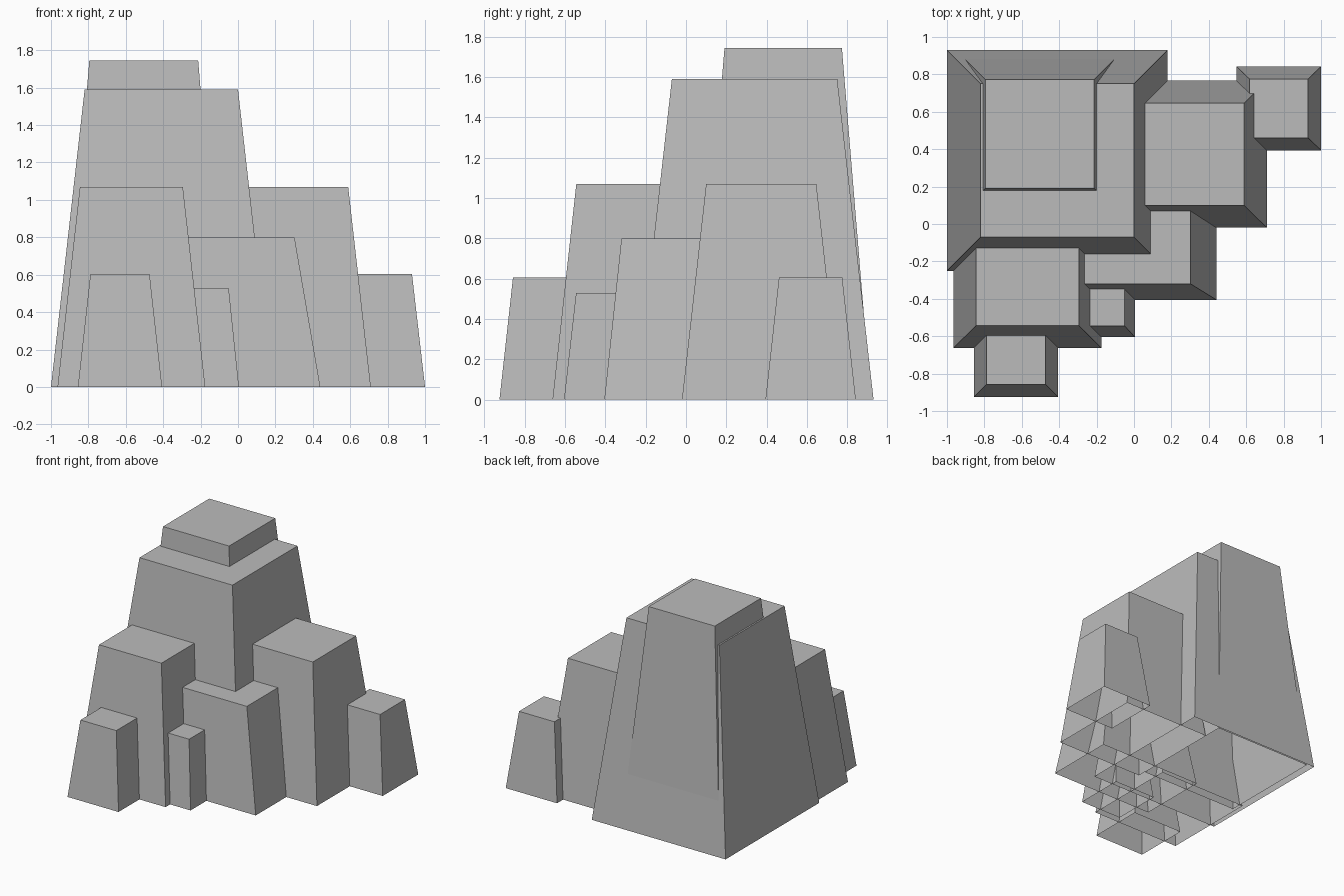
import bpy
import bmesh

if "Cube" in bpy.data.objects:
    bpy.data.objects.remove(bpy.data.objects["Cube"], do_unlink=True)

grey = bpy.data.materials.new("stone_grey")
grey.use_nodes = True
colour = (0.5, 0.5, 0.5, 1.0)
grey.diffuse_color = colour
grey.node_tree.nodes["Principled BSDF"].inputs["Base Color"].default_value = colour


def tapered_block(name, centre, base, top, height):
    """Block open underneath; base and top are half sizes in x and y."""
    bm = bmesh.new()
    bmesh.ops.create_cube(bm, size=2)
    for v in bm.verts:
        half = top if v.co.z > 0 else base
        v.co.x = centre[0] + v.co.x * half[0]
        v.co.y = centre[1] + v.co.y * half[1]
        v.co.z = height if v.co.z > 0 else 0
    bm.normal_update()
    floor = [f for f in bm.faces if f.normal.z < -0.9]
    bmesh.ops.delete(bm, geom=floor, context="FACES")
    mesh = bpy.data.meshes.new(name)
    bm.to_mesh(mesh)
    bm.free()
    mesh.materials.append(grey)
    bpy.context.collection.objects.link(bpy.data.objects.new(name, mesh))


# Main mass and the tower rising through it
tapered_block("main_block", (-0.41, 0.34), (0.59, 0.59), (0.41, 0.41), 1.59)
tapered_block("summit_tower", (-0.504, 0.482), (0.435, 0.435), (0.291, 0.291), 1.745)

# Medium blocks on each side
tapered_block("left_block", (0.322, 0.373), (0.388, 0.393), (0.267, 0.273), 1.07)
tapered_block("right_block", (-0.57, -0.267), (0.395, 0.395), (0.275, 0.277), 1.07)
tapered_block("front_step", (-0.02, -0.12), (0.46, 0.285), (0.322, 0.2), 0.8)

# Small outlying blocks
tapered_block("left_outer_block", (0.774, 0.618), (0.226, 0.224), (0.156, 0.157), 0.605)
tapered_block("right_outer_block", (-0.631, -0.70), (0.225, 0.225), (0.158, 0.158), 0.605)
tapered_block("front_small_block", (-0.18, -0.405), (0.185, 0.2), (0.13, 0.14), 0.53)
